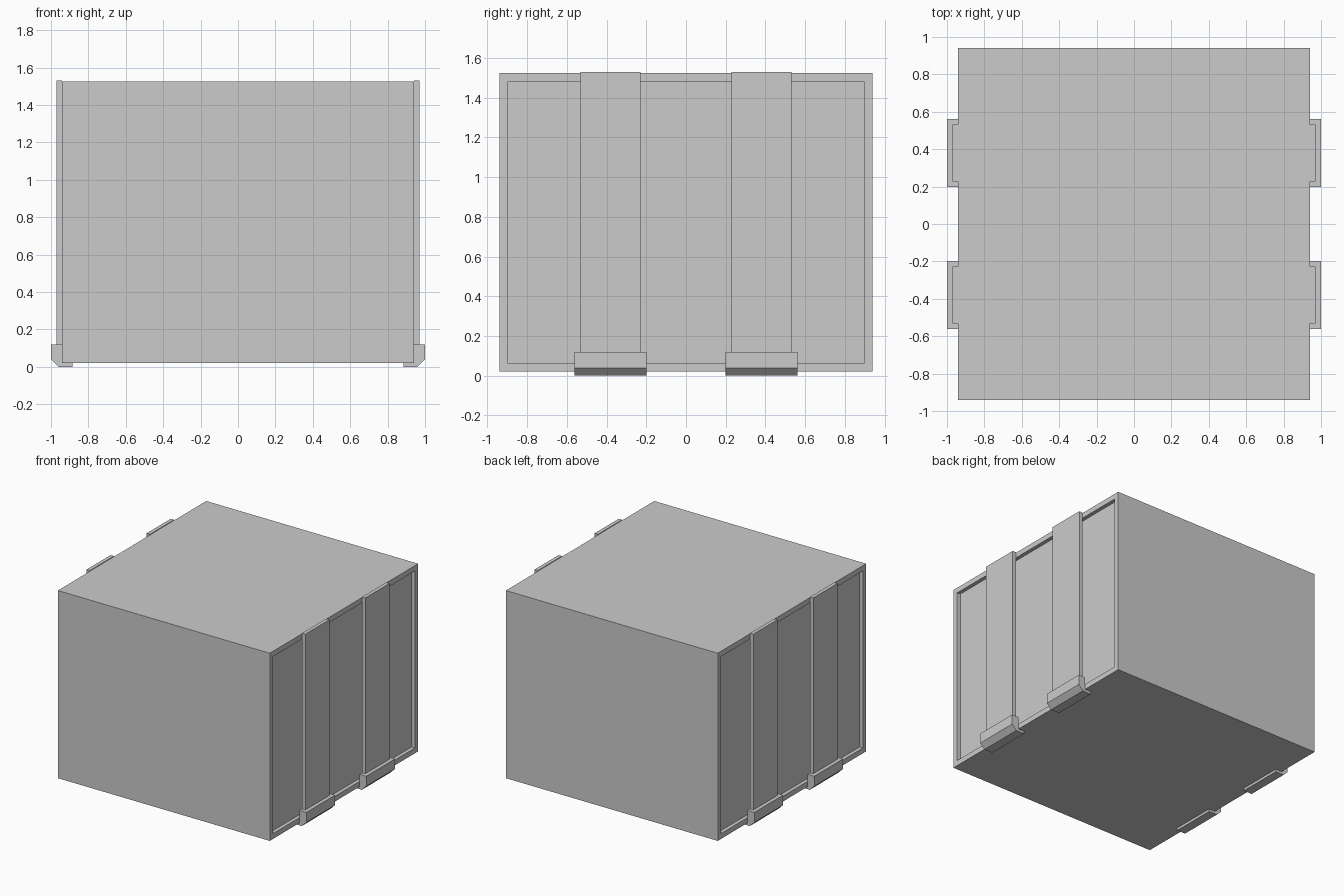
import bpy
import bmesh

cube = bpy.data.objects.get("Cube")
if cube:
    bpy.data.objects.remove(cube, do_unlink=True)

grey = bpy.data.materials.new("light grey")
grey.use_nodes = True
colour = (0.6, 0.6, 0.6, 1)
grey.diffuse_color = colour
grey.node_tree.nodes["Principled BSDF"].inputs["Base Color"].default_value = colour

HALF = 0.94        # half width of the crate body
BASE, TOP = 0.02, 1.525
RIM = 0.06         # width of the frame round each side panel
THICK = 0.03       # strap thickness and panel depth
STRAP_Y = 0.38
STRAP_HALF = 0.152
CLIP_HALF = 0.182


def add_object(name, bm):
    bmesh.ops.recalc_face_normals(bm, faces=bm.faces)
    mesh = bpy.data.meshes.new(name)
    bm.to_mesh(mesh)
    bm.free()
    mesh.materials.append(grey)
    obj = bpy.data.objects.new(name, mesh)
    bpy.context.collection.objects.link(obj)
    return obj


def extrude_profile(name, profile, side, y, half):
    """Extrude an x-z outline along y; side mirrors it to -x."""
    bm = bmesh.new()
    face = bm.faces.new([bm.verts.new((side * x, y - half, z)) for x, z in profile])
    new = bmesh.ops.extrude_face_region(bm, geom=[face])["geom"]
    verts = [g for g in new if isinstance(g, bmesh.types.BMVert)]
    bmesh.ops.translate(bm, verts=verts, vec=(0, 2 * half, 0))
    return add_object(name, bm)


# Crate body with a sunken panel on the left and right
bm = bmesh.new()
bmesh.ops.create_cube(bm, size=1)
for v in bm.verts:
    v.co.x *= 2 * HALF
    v.co.y *= 2 * HALF
    v.co.z = TOP if v.co.z > 0 else BASE
bm.normal_update()
sides = [f for f in bm.faces if abs(f.normal.x) > 0.9]
bmesh.ops.inset_individual(bm, faces=sides, thickness=RIM, depth=0)
for face in sides:
    sign = 1 if face.calc_center_median().x > 0 else -1
    new = bmesh.ops.extrude_discrete_faces(bm, faces=[face])["faces"]
    bmesh.ops.translate(bm, verts=new[0].verts, vec=(-sign * THICK, 0, 0))
add_object("crate_body", bm)

# Straps and the hooked clips that hold them under the bottom edge
strap = [(HALF, 0.06), (HALF + THICK, 0.06), (HALF + THICK, 1.53), (HALF, 1.53)]
clip = [(0.885, 0), (0.96, 0), (1, 0.04), (1, 0.12),
        (HALF, 0.12), (HALF, BASE), (0.885, BASE)]
for side, side_name in ((1, "left"), (-1, "right")):
    for end, end_name in ((-1, "front"), (1, "back")):
        tag = f"{side_name}_{end_name}"
        extrude_profile(f"strap_{tag}", strap, side, end * STRAP_Y, STRAP_HALF)
        extrude_profile(f"clip_{tag}", clip, side, end * STRAP_Y, CLIP_HALF)
